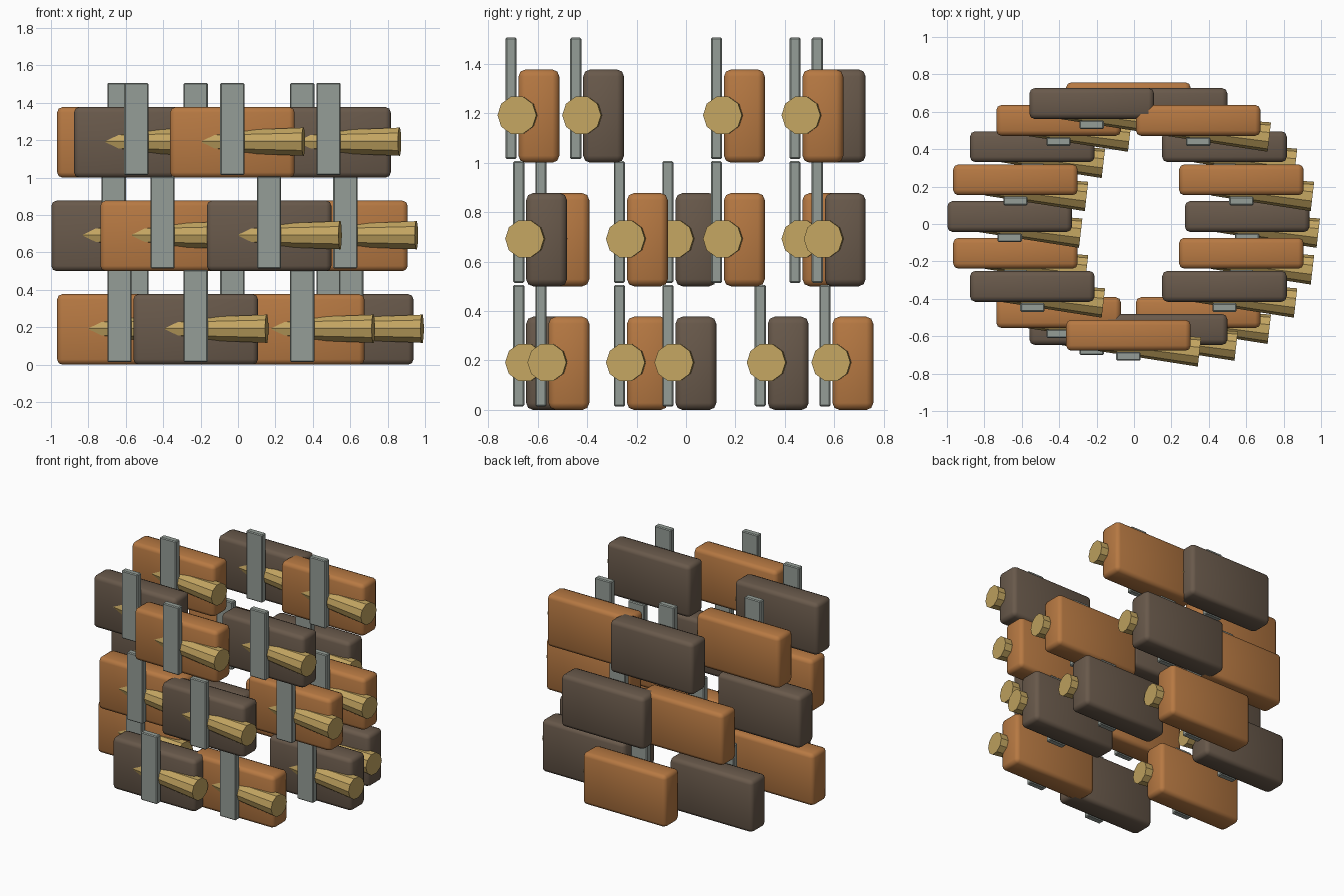
import bpy, bmesh, math
from mathutils import Matrix, Vector

if "Cube" in bpy.data.objects:
    bpy.data.objects.remove(bpy.data.objects["Cube"])

CX, CY, R = -0.03, 0.04, 0.635      # ring centre and radius
COUNT, TIERS, RISE = 20, 3, 0.5


def material(name, rgb):
    m = bpy.data.materials.new(name)
    m.diffuse_color = (*rgb, 1)
    m.use_nodes = True
    m.node_tree.nodes["Principled BSDF"].inputs["Base Color"].default_value = m.diffuse_color
    return m


ORANGE = material("orange_block", (0.47, 0.19, 0.055))
BROWN = material("brown_block", (0.14, 0.10, 0.07))
STEEL = material("grey_strip", (0.30, 0.34, 0.31))
BRASS = material("tan_peg", (0.55, 0.38, 0.12))


def finish(bm, name, mat, smooth=False):
    me = bpy.data.meshes.new(name)
    for f in bm.faces:
        f.smooth = smooth
    bm.to_mesh(me)
    bm.free()
    me.materials.append(mat)
    ob = bpy.data.objects.new(name, me)
    bpy.context.collection.objects.link(ob)
    return ob


def box(name, size, centre, mat, bevel, segments):
    bm = bmesh.new()
    bmesh.ops.create_cube(bm, size=1)
    bmesh.ops.scale(bm, vec=size, verts=bm.verts)
    bmesh.ops.bevel(bm, geom=bm.edges[:], offset=bevel, segments=segments,
                    profile=0.5, affect='EDGES')
    bmesh.ops.translate(bm, vec=centre, verts=bm.verts)
    return finish(bm, name, mat, segments > 1)


def peg(name, start, end, r1, r2, mat):
    axis = end - start
    bm = bmesh.new()
    bmesh.ops.create_cone(bm, cap_ends=True, segments=10, radius1=r1, radius2=r2,
                          depth=axis.length)
    # lay the cone along x, then swing it about z
    swing = math.atan2(axis.y, axis.x)
    mat4 = (Matrix.Translation((start + end) / 2) @ Matrix.Rotation(swing, 4, 'Z')
            @ Matrix.Rotation(math.pi / 2, 4, 'Y'))
    bmesh.ops.transform(bm, matrix=mat4, verts=bm.verts)
    return finish(bm, name, mat)


# each step goes round the ring and up one tier, cycling through the tiers
for i in range(COUNT):
    a = -math.tau * i / COUNT
    p = Vector((CX + R * math.cos(a), CY + R * math.sin(a), RISE * (i % TIERS)))
    box(f"block_{i}", (0.666, 0.165, 0.377), p + Vector((0, 0, 0.1885)),
        ORANGE if i % 2 else BROWN, 0.028, 2)
    box(f"strip_{i}", (0.13, 0.046, 0.492), p + Vector((0, -0.113, 0.26)),
        STEEL, 0.006, 1)
    peg(f"peg_{i}", p + Vector((-0.157, -0.027, 0.192)),
        p + Vector((0.38, -0.089, 0.192)), 0.057, 0.079, BRASS)
